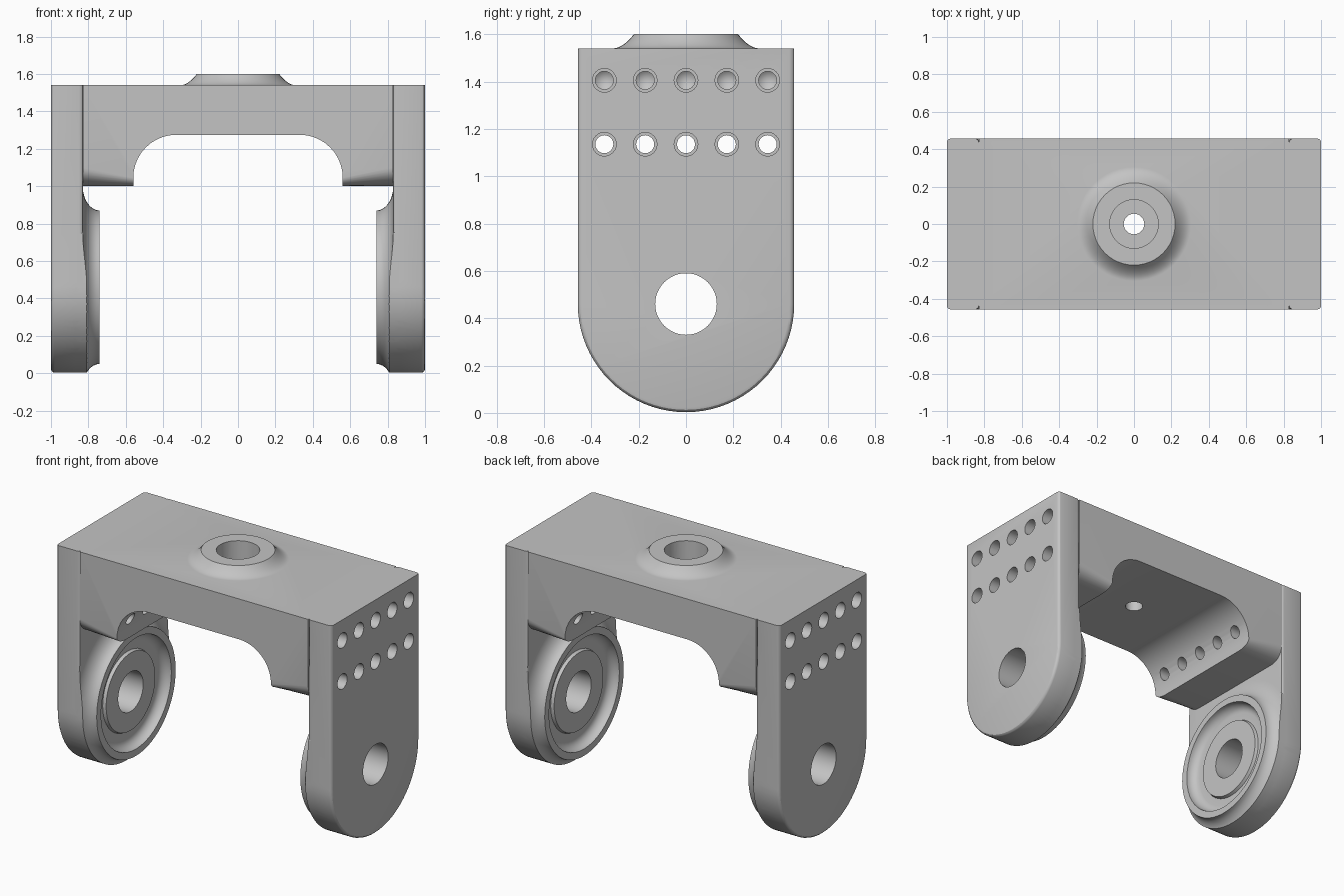
import bpy, bmesh, math
from math import sin, cos, pi
from mathutils import Vector

cube = bpy.data.objects.get("Cube")
if cube:
    bpy.data.objects.remove(cube)

grey = bpy.data.materials.new("light_grey")
grey.use_nodes = True
grey.diffuse_color = (0.55, 0.55, 0.55, 1)
grey.node_tree.nodes["Principled BSDF"].inputs["Base Color"].default_value = (0.55, 0.55, 0.55, 1)

HALF = 0.457          # half depth of the fork
TOP = 1.54            # top of the crossbar
INNER = 0.83          # inner face of each arm
PIVOT = 0.46          # height of the pivot bores


def finish(name, bm):
    bmesh.ops.recalc_face_normals(bm, faces=bm.faces)
    mesh = bpy.data.meshes.new(name)
    bm.to_mesh(mesh)
    bm.free()
    mesh.materials.append(grey)
    obj = bpy.data.objects.new(name, mesh)
    bpy.context.collection.objects.link(obj)
    return obj


def prism(points, offset):
    """Extrude a closed outline along the offset vector."""
    bm = bmesh.new()
    face = bm.faces.new([bm.verts.new(p) for p in points])
    new = bmesh.ops.extrude_face_region(bm, geom=[face])["geom"]
    bmesh.ops.translate(bm, vec=offset, verts=[v for v in new if isinstance(v, bmesh.types.BMVert)])
    bmesh.ops.recalc_face_normals(bm, faces=bm.faces)
    return bm


def lathe(name, profile, place, steps=48):
    """Revolve (along, radius) points; place maps along and two radials to space."""
    bm = bmesh.new()
    rings = []
    for a, r in profile:
        if r == 0:
            rings.append([bm.verts.new(place(a, 0, 0))] * steps)
        else:
            rings.append([bm.verts.new(place(a, r * cos(2 * pi * i / steps), r * sin(2 * pi * i / steps)))
                          for i in range(steps)])
    for p, q in zip(rings, rings[1:]):
        for i in range(steps):
            j = (i + 1) % steps
            corners = list(dict.fromkeys((p[i], p[j], q[j], q[i])))
            bm.faces.new(corners)
    return finish(name, bm)


def combine(obj, tool, operation):
    mod = obj.modifiers.new(operation.lower(), "BOOLEAN")
    mod.operation, mod.object, mod.solver = operation, tool, "EXACT"
    bpy.context.view_layer.objects.active = obj
    bpy.ops.object.modifier_apply(modifier=mod.name)
    bpy.data.objects.remove(tool)


def smooth(obj):
    bpy.ops.object.select_all(action="DESELECT")
    obj.select_set(True)
    bpy.context.view_layer.objects.active = obj
    bpy.ops.object.shade_smooth_by_angle(angle=math.radians(30))


def along_x(side, y=0, z=PIVOT):
    return lambda a, u, v: (side * a, y + u, z + v)


def drill_bolt_holes(obj, side):
    """Upper row is blind with a drill point, lower row opens under the bar."""
    upper = [(1.05, 0), (1.05, 0.05), (0.85, 0.05), (0.85, 0.038), (0.62, 0.038), (0.59, 0)]
    lower = [(1.05, 0), (1.05, 0.05), (0.85, 0.05), (0.85, 0.038), (0.45, 0.038), (0.45, 0)]
    for profile, z in ((upper, 1.405), (lower, 1.135)):
        for k in range(-2, 3):
            combine(obj, lathe("drill", profile, along_x(side, 0.1725 * k, z), 24), "DIFFERENCE")


def arm_outline(x):
    arc = [(x, HALF * cos(pi + pi * i / 40), PIVOT + HALF * sin(pi + pi * i / 40)) for i in range(41)]
    return arc + [(x, HALF, TOP), (x, -HALF, TOP)]


def build_arm(name, side):
    # Slab with rounded outer rim and rounded inner upright edges
    bm = prism(arm_outline(side * INNER), (side * (1 - INNER), 0, 0))
    rim = []
    for e in bm.edges:
        a, b = (v.co for v in e.verts)
        flat = abs(a.x - b.x) < 1e-4
        at_top = min(a.z, b.z) > TOP - 0.01
        outer = abs(a.x) > 0.99
        upright = abs(a.z - b.z) > 0.9
        if flat and not at_top and (outer or upright):
            rim.append(e)
    bmesh.ops.bevel(bm, geom=rim, offset=0.02, segments=3, profile=0.5, affect="EDGES")
    arm = finish(name, bm)

    # Flared pivot boss, trimmed to the arm outline
    flare = [(0.74 + 0.09 * sin(pi / 2 * t / 8), 0.54 - 0.13 * cos(pi / 2 * t / 8)) for t in range(9)]
    boss = lathe("boss", [(0.74, 0)] + flare + [(0.87, 0.54), (0.87, 0)], along_x(side), 64)
    trim = finish("trim", prism(arm_outline(side * 0.7), (side * 0.25, 0, 0)))
    combine(boss, trim, "INTERSECT")
    combine(arm, boss, "UNION")

    # Bearing recess, hub face and through bore
    cove = [(0.74 + 0.06 * sin(pi / 2 * t / 6), 0.31 + 0.055 * cos(pi / 2 * t / 6)) for t in range(7)]
    recess = [(0.7, 0), (0.7, 0.365)] + cove + [(0.8, 0.262), (0.78, 0.255), (0.78, 0.13), (1.05, 0.13), (1.05, 0)]
    combine(arm, lathe("bore", recess, along_x(side)), "DIFFERENCE")
    drill_bolt_holes(arm, side)
    smooth(arm)


def build_crossbar():
    # Bar with an arched underside
    arch = [(0.33 + 0.23 * sin(pi / 2 * t / 10), 1.045 + 0.23 * cos(pi / 2 * t / 10)) for t in range(11)]
    half = arch + [(0.56, 1.0), (INNER, 1.0), (INNER, TOP)]
    outline = half + [(-x, z) for x, z in reversed(half)]
    bm = prism([(x, -HALF, z) for x, z in outline], (0, 2 * HALF, 0))
    feet = [e for e in bm.edges if all(v.co.z < 1.001 for v in e.verts)
            and abs(e.verts[0].co.y - e.verts[1].co.y) < 1e-4]
    bmesh.ops.bevel(bm, geom=feet, offset=0.1, segments=8, profile=0.5, affect="EDGES")
    bar = finish("crossbar", bm)

    # Flared collar with a stepped bore
    up = lambda a, u, v: (u, v, a)
    flare = [(TOP + 0.06 * (1 - t / 8) ** 1.8, 0.22 + 0.085 * t / 8) for t in range(9)]
    collar = [(1.6, 0)] + flare + [(1.5, 0.305), (1.5, 0)]
    combine(bar, lathe("collar", collar, up), "UNION")
    bore = [(1.7, 0), (1.7, 0.13), (1.4, 0.13), (1.4, 0.055), (1.2, 0.055), (1.2, 0)]
    combine(bar, lathe("bore", bore, up, 32), "DIFFERENCE")
    for side in (1, -1):
        drill_bolt_holes(bar, side)
    smooth(bar)


build_arm("left_arm", 1)
build_arm("right_arm", -1)
build_crossbar()
